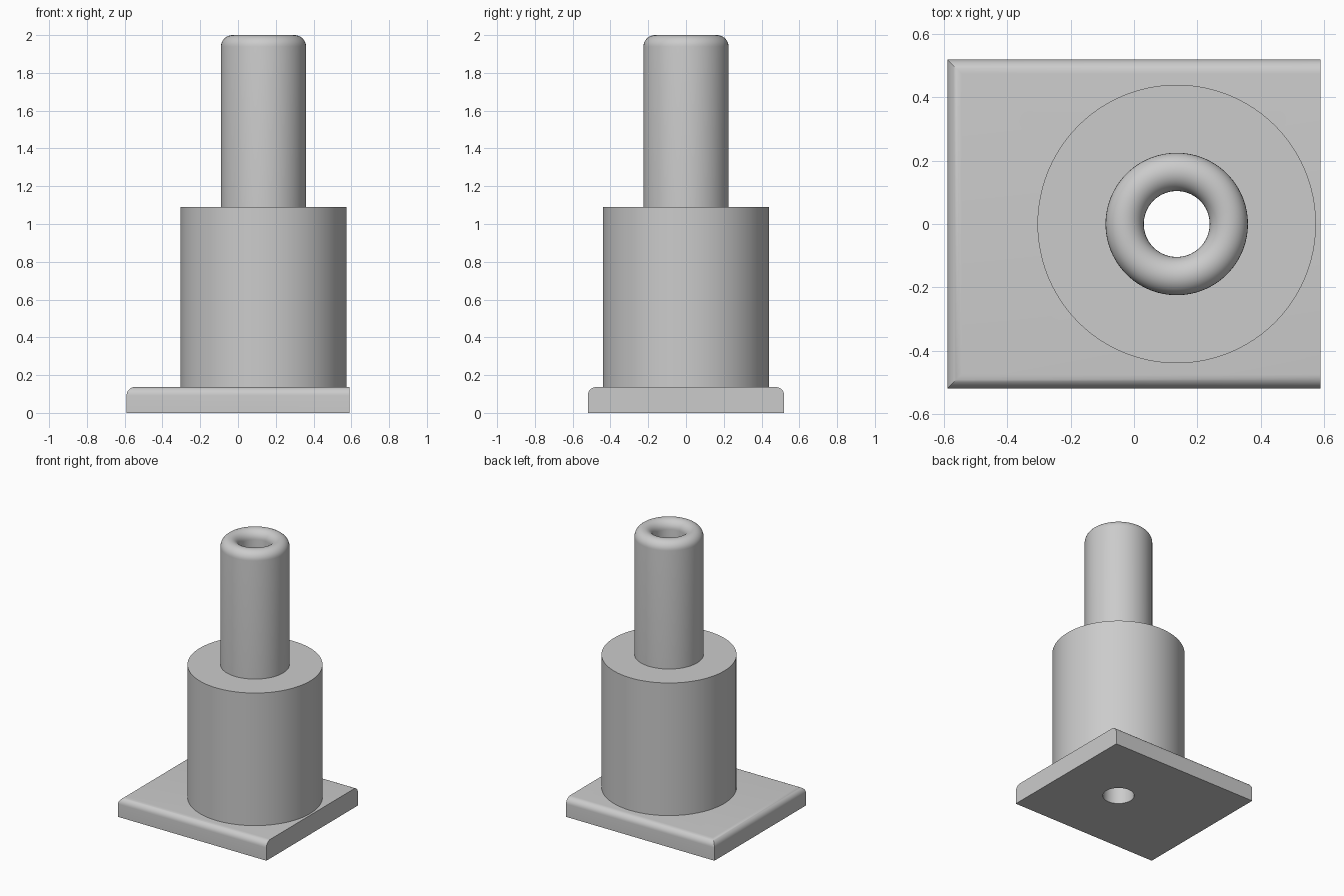
import bpy, bmesh
from math import sin, cos, pi

cube = bpy.data.objects.get("Cube")
if cube:
    bpy.data.objects.remove(cube, do_unlink=True)

AXIS_X = 0.135                      # shared axis of the tube, collar and bore
PLATE_X, PLATE_Y, PLATE_TOP = 0.59, 0.52, 0.137
BORE_R, TUBE_R, COLLAR_R = 0.104, 0.225, 0.44
COLLAR_TOP, TOP = 1.09, 2.0
SEGMENTS = 96

grey = bpy.data.materials.new("plain grey")
grey.use_nodes = True
colour = (0.6, 0.6, 0.6, 1)
grey.diffuse_color = colour
grey.node_tree.nodes["Principled BSDF"].inputs["Base Color"].default_value = colour


def make_object(name, bm):
    bmesh.ops.recalc_face_normals(bm, faces=bm.faces)
    mesh = bpy.data.meshes.new(name)
    bm.to_mesh(mesh)
    bm.free()
    mesh.materials.append(grey)
    obj = bpy.data.objects.new(name, mesh)
    bpy.context.collection.objects.link(obj)
    return obj


def select_only(obj):
    bpy.ops.object.select_all(action='DESELECT')
    obj.select_set(True)
    bpy.context.view_layer.objects.active = obj


def lathe(name, profile):
    """Spin a closed (radius, height) profile around the shared axis."""
    bm = bmesh.new()
    verts = [bm.verts.new((AXIS_X + r, 0, z)) for r, z in profile]
    edges = [bm.edges.new((a, b)) for a, b in zip(verts, verts[1:] + verts[:1])]
    bmesh.ops.spin(bm, geom=verts + edges, cent=(AXIS_X, 0, 0), axis=(0, 0, 1),
                   angle=2 * pi, steps=SEGMENTS, use_merge=True)
    bmesh.ops.remove_doubles(bm, verts=bm.verts, dist=1e-5)
    return make_object(name, bm)


# Base plate: top edges rounded on three sides, square on the +x side
bm = bmesh.new()
bmesh.ops.create_cube(bm, size=1)
for v in bm.verts:
    v.co.x *= 2 * PLATE_X
    v.co.y *= 2 * PLATE_Y
    v.co.z = (v.co.z + 0.5) * PLATE_TOP
rounded = [e for e in bm.edges
           if all(v.co.z > 0.1 for v in e.verts)
           and not all(v.co.x > 0 for v in e.verts)]
bmesh.ops.bevel(bm, geom=rounded, offset=0.045, offset_type='OFFSET',
                segments=8, profile=0.5, affect='EDGES')
plate = make_object("base_plate", bm)

# Bore through the plate
bm = bmesh.new()
bmesh.ops.create_cone(bm, cap_ends=True, segments=SEGMENTS,
                      radius1=BORE_R, radius2=BORE_R, depth=1)
bmesh.ops.translate(bm, verts=bm.verts, vec=(AXIS_X, 0, 0))
cutter = make_object("bore_cutter", bm)
cutter.hide_render = True
cut = plate.modifiers.new("bore", 'BOOLEAN')
cut.operation = 'DIFFERENCE'
cut.solver = 'EXACT'
cut.object = cutter
select_only(plate)
bpy.ops.object.modifier_apply(modifier=cut.name)
bpy.data.objects.remove(cutter, do_unlink=True)

# Collar and tube in one turned piece, with a fully rounded rim
rim_r = (TUBE_R - BORE_R) / 2
rim_mid = (TUBE_R + BORE_R) / 2
rim = [(rim_mid + rim_r * cos(pi * i / 16), TOP - rim_r + rim_r * sin(pi * i / 16))
       for i in range(17)]
body = lathe("collar_and_tube",
             [(BORE_R, PLATE_TOP), (COLLAR_R, PLATE_TOP), (COLLAR_R, COLLAR_TOP),
              (TUBE_R, COLLAR_TOP)] + rim)

for obj in (plate, body):
    select_only(obj)
    bpy.ops.object.shade_smooth_by_angle(angle=pi / 6)
